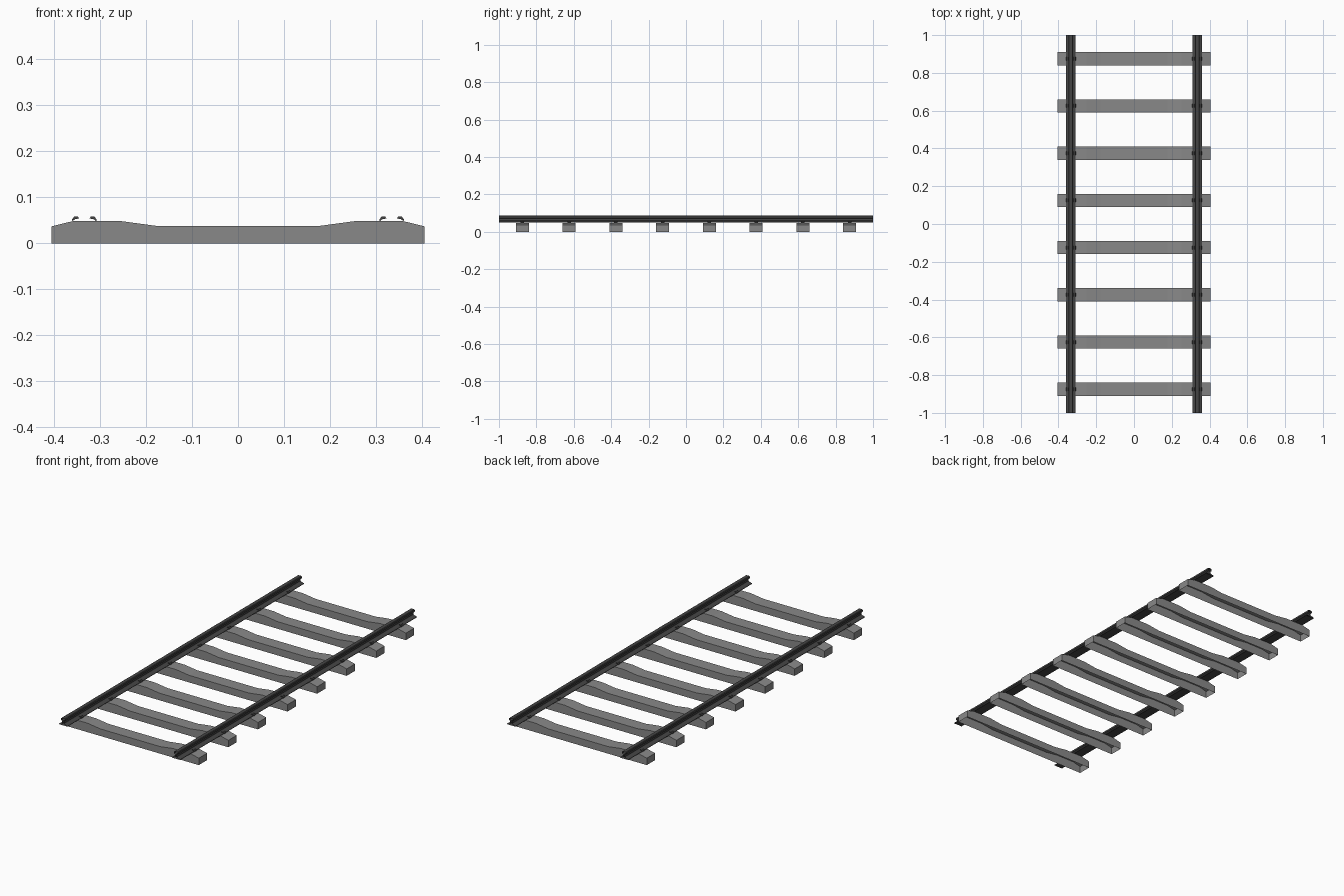
import bpy

if "Cube" in bpy.data.objects:
    bpy.data.objects.remove(bpy.data.objects["Cube"])


def material(name, v):
    m = bpy.data.materials.new(name)
    m.diffuse_color = (v, v, v, 1)
    m.use_nodes = True
    m.node_tree.nodes["Principled BSDF"].inputs["Base Color"].default_value = m.diffuse_color
    return m


dark = material("dark_steel", 0.06)
concrete = material("concrete", 0.25)
GAUGE = 0.334
SLEEPER_Y = [-0.875 + 0.25 * i for i in range(8)]


def extrude_y(name, profile, y, half, mat, caps=True, skip=()):
    """Sweep a closed x-z profile along y; skip leaves chosen sides open."""
    n = len(profile)
    verts = [(x, y + s * half, z) for s in (-1, 1) for x, z in profile]
    faces = [(i, n + i, n + (i + 1) % n, (i + 1) % n)
             for i in range(n) if i not in skip]
    if caps:
        faces += [tuple(range(n)), tuple(range(2 * n - 1, n - 1, -1))]
    me = bpy.data.meshes.new(name)
    me.from_pydata(verts, [], faces)
    me.materials.append(mat)
    ob = bpy.data.objects.new(name, me)
    bpy.context.collection.objects.link(ob)
    return ob


def mirrored(half):
    return half + [(-x, z) for x, z in reversed(half)]


# Rails: foot, web and head, open at the ends
rail_half = [(0.025, 0.049), (0.025, 0.0515), (0.006, 0.057), (0.0035, 0.060),
             (0.0035, 0.071), (0.012, 0.075), (0.012, 0.084), (0.009, 0.087)]
rail = mirrored(rail_half)
for side, label in ((-1, "left"), (1, "right")):
    prof = [(x + side * GAUGE, z) for x, z in rail]
    extrude_y(label + "_rail", prof, 0, 1.0, dark, caps=False)

# Sleepers: raised rail seats, dipped middle, open underneath
sleeper = mirrored([(0.405, 0.0), (0.405, 0.037), (0.36, 0.048),
                    (0.252, 0.048), (0.178, 0.038)])
for i, y in enumerate(SLEEPER_Y):
    extrude_y(f"sleeper_{i}", sleeper, y, 0.035, concrete,
              skip=(len(sleeper) - 1,))

# Rail clips: small wedges gripping both edges of each rail foot
clip = [(0.026, 0.048), (0.0265, 0.052), (0.022, 0.058), (0.014, 0.058),
        (0.011, 0.054), (0.020, 0.0525)]
for i, y in enumerate(SLEEPER_Y):
    for side in (-1, 1):
        for edge in (-1, 1):
            prof = [(side * GAUGE + edge * x, z) for x, z in clip]
            if edge < 0:
                prof.reverse()
            extrude_y(f"rail_clip_{i}", prof, y, 0.009, dark)
